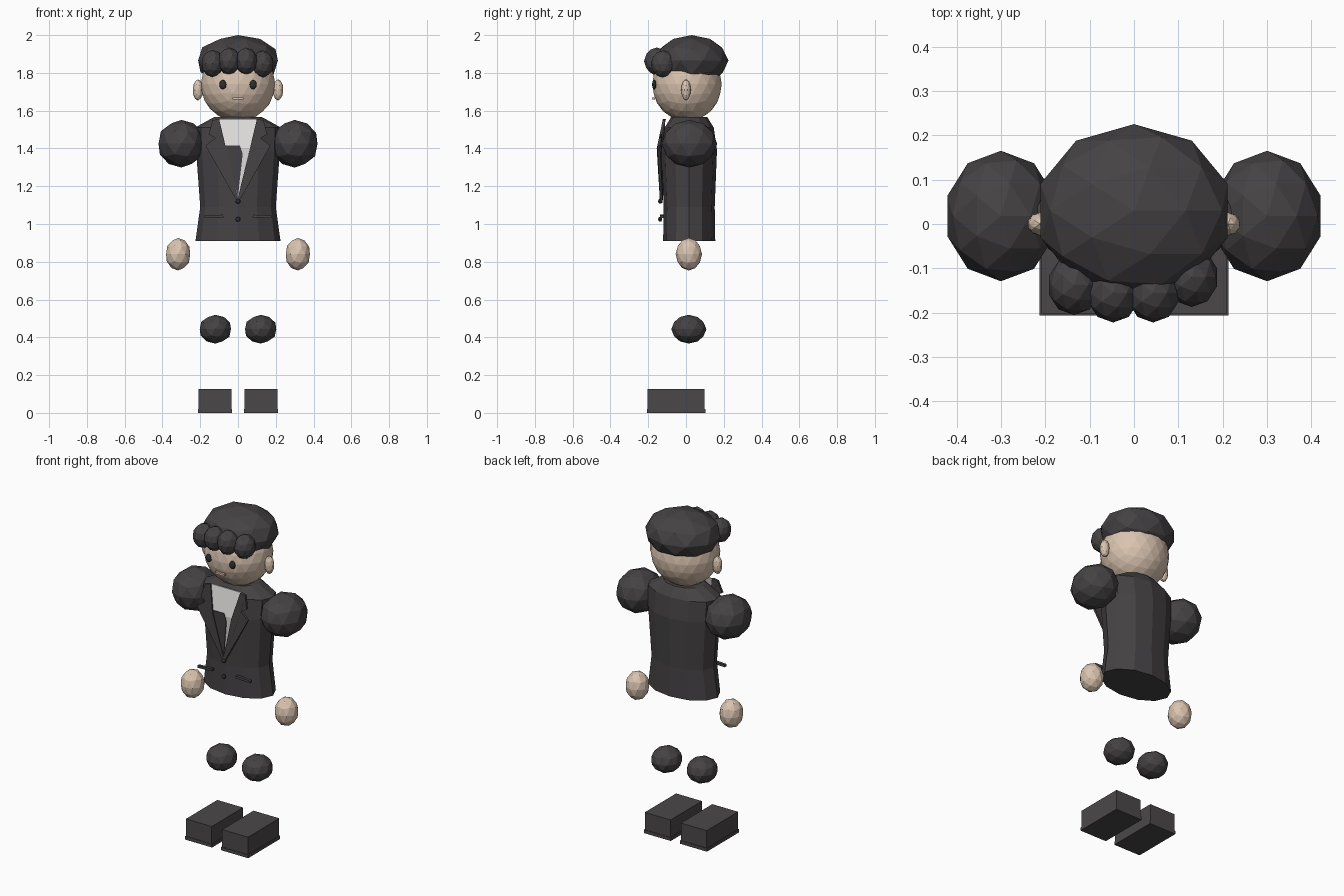
import bpy, bmesh, math
from mathutils import Matrix, Vector

if "Cube" in bpy.data.objects:
    bpy.data.objects.remove(bpy.data.objects["Cube"], do_unlink=True)


def material(name, rgb):
    m = bpy.data.materials.new(name)
    m.use_nodes = True
    m.diffuse_color = (*rgb, 1)
    m.node_tree.nodes["Principled BSDF"].inputs["Base Color"].default_value = (*rgb, 1)
    return m


CHARCOAL = material("charcoal", (0.06, 0.055, 0.058))
SHOE = material("shoe grey", (0.07, 0.064, 0.067))
SKIN = material("skin", (0.70, 0.55, 0.43))
WHITE = material("shirt white", (0.76, 0.75, 0.74))
DARK = material("eye black", (0.03, 0.028, 0.03))
LIP = material("lip", (0.70, 0.50, 0.42))


def finish(name, bm, mat):
    bmesh.ops.recalc_face_normals(bm, faces=bm.faces)
    mesh = bpy.data.meshes.new(name)
    bm.to_mesh(mesh)
    bm.free()
    mesh.materials.append(mat)
    ob = bpy.data.objects.new(name, mesh)
    bpy.context.scene.collection.objects.link(ob)
    return ob


def ball(name, centre, radii, mat, detail=2):
    bm = bmesh.new()
    bmesh.ops.create_icosphere(bm, subdivisions=detail, radius=1,
                               matrix=Matrix.LocRotScale(Vector(centre), None, Vector(radii)))
    return finish(name, bm, mat)


def box(name, centre, size, mat, tilt=0):
    bm = bmesh.new()
    turn = Matrix.Rotation(tilt, 3, 'Y').to_quaternion()
    bmesh.ops.create_cube(bm, size=1, matrix=Matrix.LocRotScale(Vector(centre), turn, Vector(size)))
    return finish(name, bm, mat)


def chest_y(z):
    # The jacket front bulges most at chest height
    if z > 1.4:
        return -0.155 + 0.21 * (z - 1.4)
    return -0.155 + 0.06 * (1.4 - z)


def plate(name, outlines, lift, thick, mat, side=1):
    # Thin sheet that follows the chest, from outlines in x and z
    bm = bmesh.new()
    for outline in outlines:
        bm.faces.new([bm.verts.new((side * x, chest_y(z) + lift, z)) for x, z in outline])
    bmesh.ops.remove_doubles(bm, verts=bm.verts, dist=0.0005)
    bmesh.ops.recalc_face_normals(bm, faces=bm.faces)
    front = bm.faces[:]
    back = bmesh.ops.extrude_face_region(bm, geom=front, use_keep_orig=True)
    moved = [v for v in back["geom"] if isinstance(v, bmesh.types.BMVert)]
    bmesh.ops.translate(bm, verts=moved, vec=(0, thick, 0))
    return finish(name, bm, mat)


# Jacket body: a lofted twelve-sided tube (height, half width, half depth)
bm = bmesh.new()
rings = []
for z, rx, ry in ((0.91, 0.225, 0.138), (1.09, 0.20, 0.135), (1.39, 0.222, 0.147),
                  (1.51, 0.228, 0.13), (1.567, 0.125, 0.095)):
    rings.append([bm.verts.new((rx * math.cos(a), 0.017 + ry * math.sin(a), z))
                  for a in (i * math.tau / 12 for i in range(12))])
for low, high in zip(rings, rings[1:]):
    for i in range(12):
        j = (i + 1) % 12
        bm.faces.new((low[i], low[j], high[j], high[i]))
bm.faces.new(rings[0])
bm.faces.new(rings[-1])
finish("jacket_body", bm, CHARCOAL)

# Shirt front and tie
plate("shirt_front", [[(-0.1, 1.555), (0.1, 1.555), (0.063, 1.4), (-0.063, 1.4)],
                      [(-0.063, 1.4), (0.063, 1.4), (0, 1.14)]], 0.008, 0.008, WHITE)
plate("tie", [[(-0.067, 1.415), (0.01, 1.415), (0.025, 1.37),
               (0.01, 1.24), (0, 1.145), (-0.018, 1.215)]], 0.003, 0.006, CHARCOAL)

# Paired parts
for side, label in ((1, "left"), (-1, "right")):
    plate(label + "_lapel", [[(0.1, 1.555), (0.135, 1.55), (0.155, 1.475), (0.12, 1.455),
                              (0.172, 1.415), (0, 1.11), (0, 1.14), (0.063, 1.4)]],
          0, 0.014, CHARCOAL, side)
    box(label + "_pocket", (side * 0.128, -0.128, 1.04), (0.1, 0.018, 0.014),
        CHARCOAL, side * 0.05)
    ball(label + "_shoulder", (side * 0.3, 0.018, 1.425), (0.127, 0.147, 0.126), CHARCOAL)
    ball(label + "_hand", (side * 0.317, 0.015, 0.84), (0.067, 0.07, 0.086), SKIN)
    ball(label + "_knee", (side * 0.12, 0.015, 0.443), (0.087, 0.093, 0.076), CHARCOAL)
    box(label + "_shoe", (side * 0.122, -0.052, 0.067), (0.174, 0.302, 0.118), SHOE)
    box(label + "_sole", (side * 0.122, -0.052, 0.01), (0.182, 0.308, 0.02), SHOE)
    ball(label + "_ear", (side * 0.212, 0, 1.71), (0.028, 0.026, 0.056), SKIN)
    ball(label + "_eye", (side * 0.08, -0.168, 1.738), (0.019, 0.012, 0.025), DARK)

# Jacket buttons
for i, z in enumerate((1.12, 1.025)):
    ball("button_%d" % (i + 1), (0, -0.137, z), (0.013, 0.011, 0.013), DARK)

# Head, mouth and hair
ball("head", (0, 0.005, 1.74), (0.197, 0.184, 0.197), SKIN, 3)
box("mouth", (0, -0.172, 1.665), (0.06, 0.014, 0.012), LIP)
ball("hair_cap", (0, 0.03, 1.865), (0.222, 0.195, 0.135), CHARCOAL)
for i, (x, y, z) in enumerate(((-0.135, -0.138, 1.85), (-0.047, -0.155, 1.862),
                               (0.043, -0.155, 1.862), (0.13, -0.12, 1.847))):
    ball("fringe_curl_%d" % (i + 1), (x, y, z), (0.06, 0.067, 0.072), CHARCOAL)
